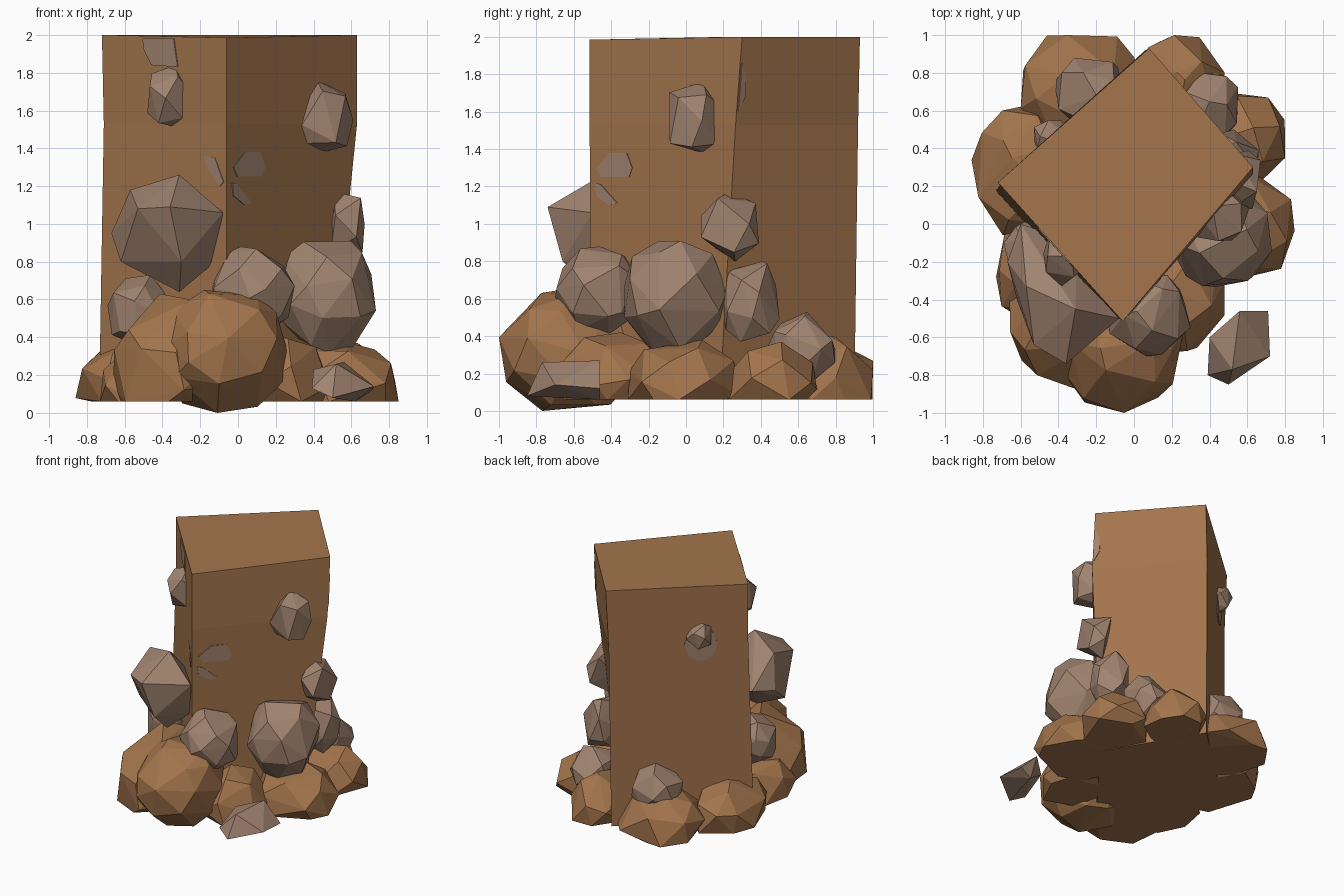
import bpy, bmesh, math, random
from mathutils import Vector

if "Cube" in bpy.data.objects:
    bpy.data.objects.remove(bpy.data.objects["Cube"])

FLOOR = 0.06


def material(name, rgb):
    m = bpy.data.materials.new(name)
    m.diffuse_color = (*rgb, 1)
    m.use_nodes = True
    m.node_tree.nodes["Principled BSDF"].inputs["Base Color"].default_value = m.diffuse_color
    return m


brown = material("brown_rock", (0.37, 0.178, 0.073))
grey = material("grey_rock", (0.355, 0.228, 0.16))


def finish(name, bm, mat):
    bmesh.ops.recalc_face_normals(bm, faces=bm.faces)
    me = bpy.data.meshes.new(name)
    bm.to_mesh(me)
    bm.free()
    me.materials.append(mat)
    ob = bpy.data.objects.new(name, me)
    bpy.context.collection.objects.link(ob)
    return ob


def hull(name, pts, mat):
    bm = bmesh.new()
    for p in pts:
        bm.verts.new(p)
    bmesh.ops.convex_hull(bm, input=bm.verts)
    loose = [v for v in bm.verts if not v.link_faces]
    bmesh.ops.delete(bm, geom=loose, context='VERTS')
    bmesh.ops.dissolve_limit(bm, angle_limit=math.radians(2),
                             verts=bm.verts, edges=bm.edges)
    return finish(name, bm, mat)


def rock(name, box, n, mat, seed, flat=False):
    """Faceted stone fitted to a box (x0, x1, y0, y1, z0, z1)."""
    rnd = random.Random(seed)
    pts = []
    turn = rnd.random() * 6.28
    for i in range(n):
        z = 1 - 2 * (i + 0.5) / n
        r = math.sqrt(1 - z * z)
        a = turn + i * 2.39996
        p = Vector((r * math.cos(a), r * math.sin(a), z))
        p += Vector([rnd.uniform(-0.22, 0.22) for _ in range(3)])
        p.normalize()
        if flat:
            p.z = max(p.z, -0.22)
        pts.append(p)
    lo = [min(p[k] for p in pts) for k in range(3)]
    hi = [max(p[k] for p in pts) for k in range(3)]
    fit = [[box[2 * k] + (p[k] - lo[k]) / (hi[k] - lo[k]) * (box[2 * k + 1] - box[2 * k])
            for k in range(3)] for p in pts]
    return hull(name, fit, mat)


# Pillar: corners in order left, front, right, back at three heights
rings = [
    (FLOOR, [(-0.735, 0.17), (-0.06, -0.51), (0.48, 0.18), (0.05, 0.90)]),
    (1.53, [(-0.71, 0.205), (-0.06, -0.515), (0.63, 0.265), (0.06, 0.92)]),
    (2.0, [(-0.72, 0.22), (-0.06, -0.515), (0.63, 0.30), (0.08, 0.93)]),
]
bm = bmesh.new()
loops = [[bm.verts.new((x, y, z)) for x, y in c] for z, c in rings]
for a, b in zip(loops, loops[1:]):
    for i in range(4):
        j = (i + 1) % 4
        bm.faces.new((a[i], a[j], b[j], b[i]))
bm.faces.new(loops[0])
bm.faces.new(loops[-1])
loops[-1][1].co.z = 1.985
finish("pillar", bm, brown)

# Brown boulders around the base
boulders = [
    ("front", (-0.42, 0.27, -1.0, -0.25, 0.0, 0.65), 30, False),
    ("front_left", (-0.66, 0.0, -0.88, -0.1, FLOOR, 0.63), 28, True),
    ("front_right", (0.0, 0.48, -0.68, -0.1, FLOOR, 0.42), 24, True),
    ("right", (0.2, 0.85, -0.31, 0.31, FLOOR, 0.38), 26, True),
    ("back_right", (0.3, 0.80, 0.2, 0.70, FLOOR, 0.37), 22, True),
    ("back", (0.02, 0.48, 0.5, 1.0, FLOOR, 0.40), 22, True),
    ("back_left", (-0.60, 0.03, 0.4, 1.0, FLOOR, 0.38), 24, True),
    ("left", (-0.86, -0.35, -0.06, 0.63, FLOOR, 0.40), 24, True),
    ("left_front", (-0.73, -0.3, -0.56, 0.03, FLOOR, 0.33), 22, True),
]
for k, (nm, box, n, flat) in enumerate(boulders):
    rock("boulder_" + nm, box, n, brown, 10 + k, flat)

# Grey stones stacked on the boulders and stuck in the walls
stones = [
    ("front", (-0.15, 0.30, -0.70, -0.27, 0.41, 0.88), 24),
    ("right", (0.20, 0.73, -0.33, 0.22, 0.31, 0.91), 26),
    ("left", (-0.69, -0.36, -0.33, 0.03, 0.35, 0.73), 20),
    ("right_small", (0.38, 0.66, 0.19, 0.50, 0.37, 0.80), 18),
    ("back_right", (0.25, 0.55, 0.43, 0.80, 0.13, 0.53), 20),
    ("back_left", (-0.42, -0.05, 0.53, 0.88, 0.18, 0.56), 20),
    ("wall_right", (0.32, 0.61, -0.09, 0.21, 1.37, 1.76), 14),
    ("wall_corner", (0.46, 0.67, 0.08, 0.39, 0.80, 1.17), 11),
    ("wall_left", (-0.48, -0.25, -0.33, -0.04, 1.51, 1.84), 14),
    ("wall_back", (-0.53, -0.34, 0.36, 0.55, 1.48, 1.70), 12),
]
for k, (nm, box, n) in enumerate(stones):
    rock("stone_" + nm, box, n, grey, 41 + k)

# Large angular stone on the left wall, and the fallen slab
hull("stone_large", [(-.31, -.45, 1.26), (-.57, -.33, 1.18), (-.67, -.2, .95), (-.62, -.4, .8),
                     (-.08, -.5, 1.06), (-.12, -.4, .8), (-.31, -.48, .64), (-.36, -.74, 1.09),
                     (-.30, -.66, .8), (-.53, -.64, 1.08), (-.6, 0, 1.0), (-.3, -.1, .9)], grey)
hull("stone_fallen", [(.39, -.8, .13), (.40, -.6, .23), (.56, -.46, .27), (.71, -.46, .12),
                      (.72, -.7, .14), (.5, -.85, .08), (.52, -.77, .26), (.62, -.46, .06)], grey)


# Flush grey patches on the pillar walls
def wall(i, u, z):
    (z0, c0), (z1, c1) = rings[0:2] if z < 1.53 else rings[1:3]
    t = (z - z0) / (z1 - z0)
    a = Vector(c0[i]).lerp(Vector(c1[i]), t)
    j = (i + 1) % 4
    b = Vector(c0[j]).lerp(Vector(c1[j]), t)
    d = (b - a).normalized()
    return a.lerp(b, u).to_3d() + Vector((0, 0, z)), Vector((d.y, -d.x, 0))


def patch(name, i, outline):
    pts = []
    for u, z in outline:
        p, nrm = wall(i, u, z)
        pts += [p + nrm * 0.006, p - nrm * 0.003]
    hull(name, pts, grey)


patch("patch_top", 0, [(0.33, 1.98), (0.58, 1.98), (0.61, 1.83), (0.40, 1.84), (0.34, 1.92)])
patch("patch_left", 0, [(0.82, 1.36), (0.91, 1.35), (0.98, 1.22), (0.95, 1.2), (0.85, 1.29)])
patch("patch_right_upper", 1, [(0.05, 1.3), (0.14, 1.38), (0.26, 1.38), (0.30, 1.3),
                               (0.28, 1.25), (0.08, 1.25)])
patch("patch_right_lower", 1, [(0.04, 1.22), (0.08, 1.21), (0.20, 1.11), (0.14, 1.1), (0.05, 1.15)])
patch("patch_edge", 2, [(0.01, 1.6), (0.01, 1.86), (0.05, 1.8), (0.06, 1.68)])
patch("patch_back", 3, [(0.66 + 0.12 * math.cos(a * 0.785), 1.52 + 0.14 * math.sin(a * 0.785))
                        for a in range(8)])
